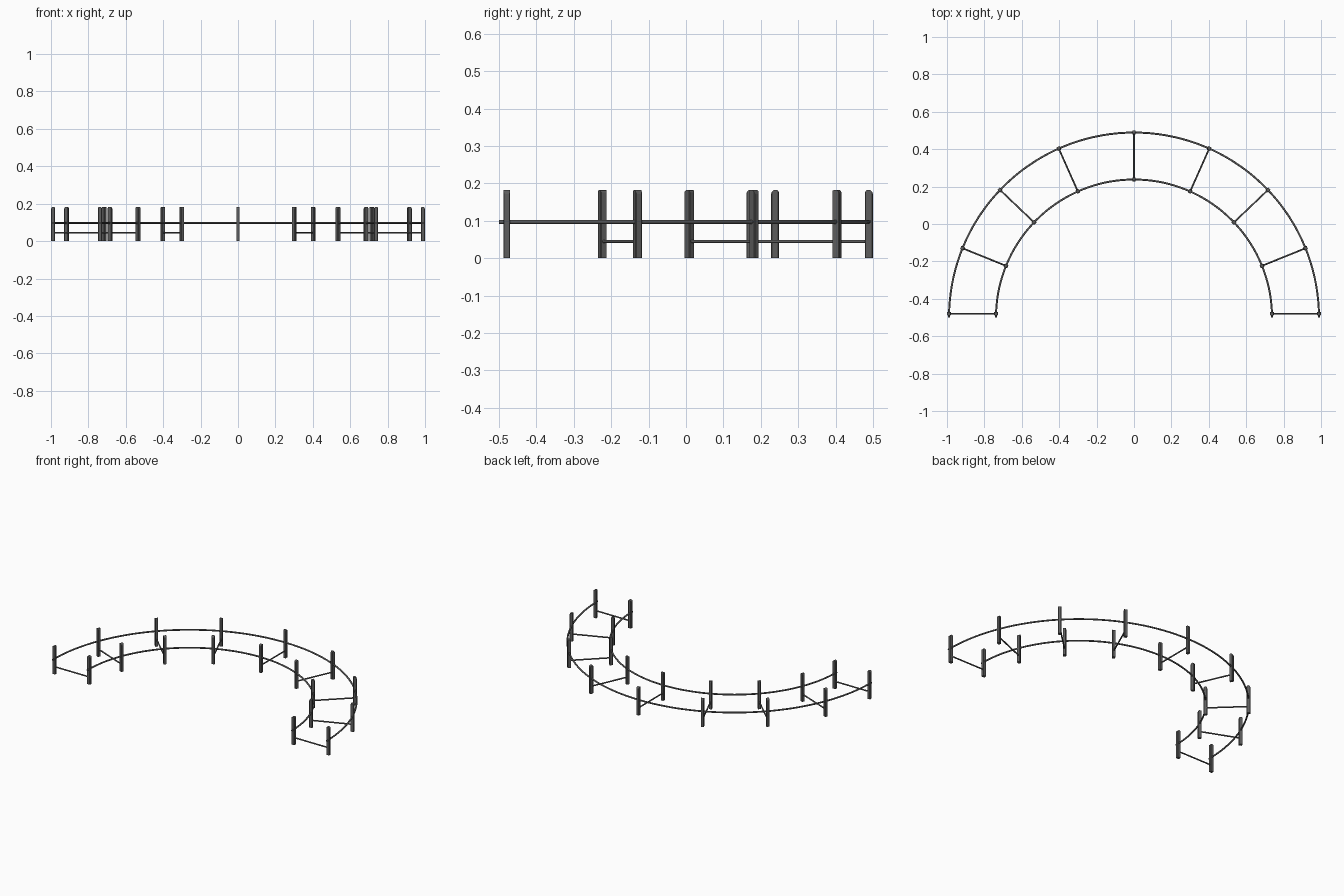
import bpy, bmesh, math
from mathutils import Vector, Matrix

if "Cube" in bpy.data.objects:
    bpy.data.objects.remove(bpy.data.objects["Cube"])

CY = -0.5                        # centre of the half circle
R_OUT, R_IN = 0.989, 0.738       # rail radii
ANGLES = [0, 24, 46.4, 68, 88.8]  # post positions measured from +y
ANGLES = sorted(set(ANGLES + [-a for a in ANGLES]))

dark = bpy.data.materials.new("dark_grey")
dark.diffuse_color = (0.11, 0.11, 0.11, 1)
dark.use_nodes = True
dark.node_tree.nodes["Principled BSDF"].inputs["Base Color"].default_value = dark.diffuse_color


def finish(name, bm):
    bmesh.ops.recalc_face_normals(bm, faces=bm.faces)
    me = bpy.data.meshes.new(name)
    bm.to_mesh(me)
    bm.free()
    me.materials.append(dark)
    ob = bpy.data.objects.new(name, me)
    bpy.context.collection.objects.link(ob)
    return ob


def polar(r, deg, z):
    a = math.radians(deg)
    return Vector((r * math.sin(a), CY + r * math.cos(a), z))


def tube(name, points, normals, radius, sides=10):
    # round bar swept along points; normals lie in the ground plane
    bm = bmesh.new()
    rings = []
    for p, n in zip(points, normals):
        ring = []
        for i in range(sides):
            t = 2 * math.pi * i / sides
            ring.append(bm.verts.new(p + n * radius * math.cos(t) + Vector((0, 0, radius * math.sin(t)))))
        rings.append(ring)
    for a, b in zip(rings, rings[1:]):
        for i in range(sides):
            j = (i + 1) % sides
            bm.faces.new((a[i], a[j], b[j], b[i])).smooth = True
    bm.faces.new(rings[0])
    bm.faces.new(rings[-1])
    return finish(name, bm)


# post side profile: rounded outer top corner, small lip on the track side
PROFILE = [(-0.0105, 0), (0.0105, 0), (0.0105, 0.172), (0.0085, 0.178),
           (0.004, 0.182), (-0.003, 0.183), (-0.008, 0.181), (-0.0105, 0.176)]


def post(name, r, deg, side):
    bm = bmesh.new()
    verts = [bm.verts.new((-0.009, u * side, z)) for u, z in PROFILE]
    face = bm.faces.new(verts)
    ext = bmesh.ops.extrude_face_region(bm, geom=[face])
    moved = [v for v in ext["geom"] if isinstance(v, bmesh.types.BMVert)]
    bmesh.ops.translate(bm, verts=moved, vec=(0.018, 0, 0))
    # chamfer the upright edges
    edges = [e for e in bm.edges
             if abs(e.verts[0].co.z - e.verts[1].co.z) > 0.1]
    bmesh.ops.bevel(bm, geom=edges, offset=0.002, segments=1, affect='EDGES')
    m = Matrix.Translation(polar(r, deg, 0)) @ Matrix.Rotation(-math.radians(deg), 4, 'Z')
    bmesh.ops.transform(bm, matrix=m, verts=bm.verts)
    return finish(name, bm)


# curved side rails
N = 72
for label, r in (("outer", R_OUT), ("inner", R_IN)):
    degs = [-90 + 180 * i / N for i in range(N + 1)]
    tube(label + "_rail", [polar(r, d, 0.097) for d in degs],
         [(polar(1, d, 0) - Vector((0, CY, 0))) for d in degs], 0.0052)

# posts and the low cross bars between them
for k, d in enumerate(ANGLES):
    # the inner end posts line up with the outer ones along y
    d_in = d
    if abs(d) > 80:
        d_in = math.copysign(math.degrees(math.acos(R_OUT * math.cos(math.radians(d)) / R_IN)), d)
    post(f"outer_post_{k}", R_OUT, d, 1)
    post(f"inner_post_{k}", R_IN, d_in, -1)
    a, b = polar(R_IN, d_in, 0.045), polar(R_OUT, d, 0.045)
    n = (b - a).normalized().cross(Vector((0, 0, 1)))
    tube(f"cross_bar_{k}", [a, b], [n, n], 0.0045)
